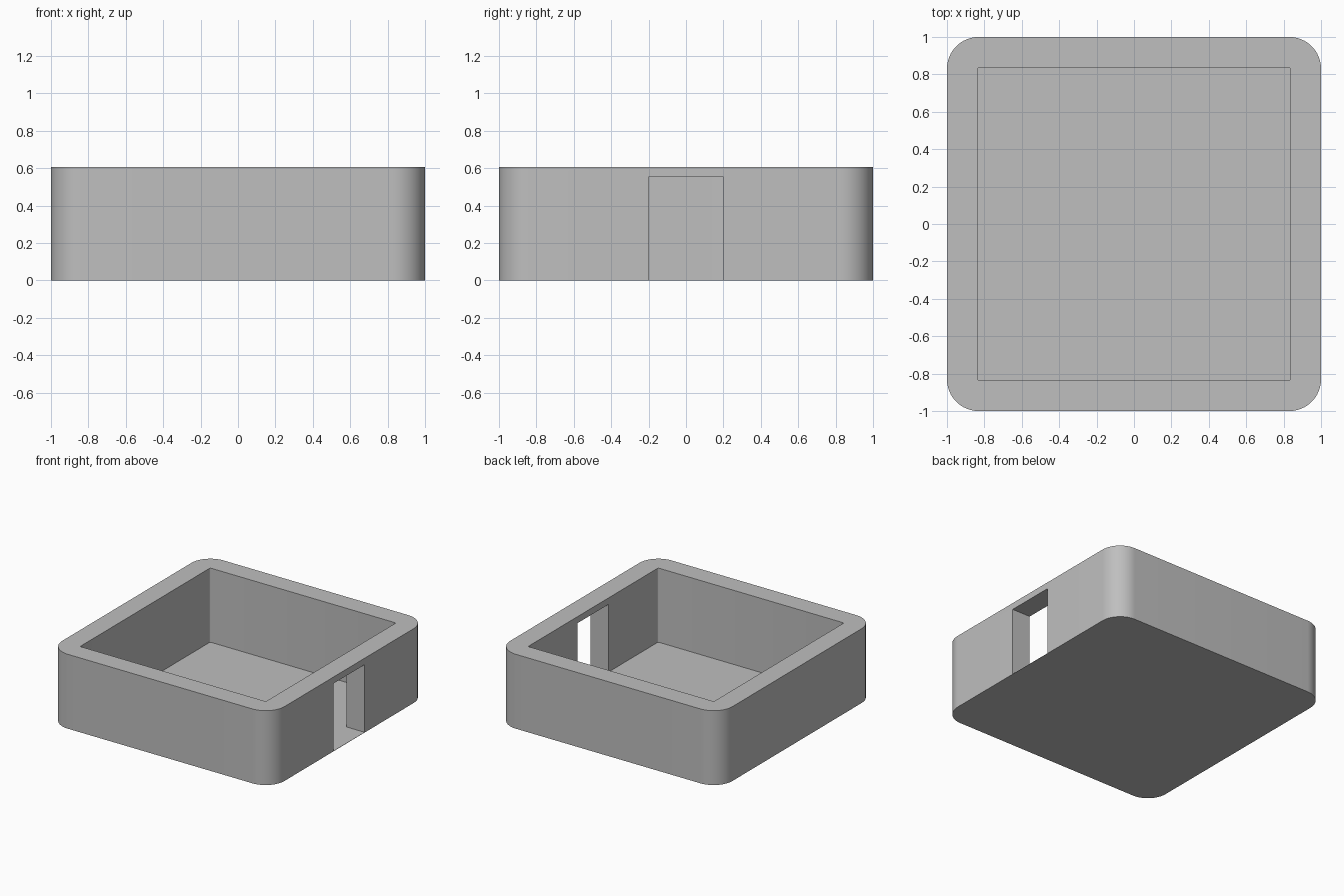
import bpy, bmesh, math

default_cube = bpy.data.objects.get("Cube")
if default_cube:
    bpy.data.objects.remove(default_cube, do_unlink=True)

HEIGHT = 0.605
FLOOR = 0.002
INNER = 0.836

grey = bpy.data.materials.new("plain grey")
grey.use_nodes = True
grey.diffuse_color = (0.52, 0.52, 0.52, 1)
grey.node_tree.nodes["Principled BSDF"].inputs["Base Color"].default_value = grey.diffuse_color


def rounded_block(name, half, radius, z0, z1, steps):
    """Upright square prism with rounded vertical corners."""
    bm = bmesh.new()
    ring = []
    for corner in range(4):
        quarter = corner * math.pi / 2
        sx = 1 if corner in (0, 3) else -1
        sy = 1 if corner in (0, 1) else -1
        for i in range(steps + 1):
            a = quarter + i / steps * math.pi / 2
            ring.append(bm.verts.new((sx * (half - radius) + radius * math.cos(a),
                                      sy * (half - radius) + radius * math.sin(a), z0)))
    base = bm.faces.new(ring)
    top = bmesh.ops.extrude_face_region(bm, geom=[base])["geom"]
    bmesh.ops.translate(bm, vec=(0, 0, z1 - z0),
                        verts=[v for v in top if isinstance(v, bmesh.types.BMVert)])
    bmesh.ops.recalc_face_normals(bm, faces=bm.faces)
    mesh = bpy.data.meshes.new(name)
    bm.to_mesh(mesh)
    bm.free()
    mesh.materials.append(grey)
    obj = bpy.data.objects.new(name, mesh)
    bpy.context.collection.objects.link(obj)
    return obj


def cut(target, cutter):
    """Subtract the cutter from the target, then discard it."""
    cutter.hide_render = True
    mod = target.modifiers.new(cutter.name, "BOOLEAN")
    mod.operation = "DIFFERENCE"
    mod.solver = "EXACT"
    mod.object = cutter
    bpy.context.view_layer.objects.active = target
    bpy.ops.object.modifier_apply(modifier=mod.name)
    bpy.data.objects.remove(cutter, do_unlink=True)


# Outer body with rounded corners
tray = rounded_block("open_tray", 1, 0.17, 0, HEIGHT, 16)

# Square cavity, open at the top
cut(tray, rounded_block("cavity", INNER, 0.01, FLOOR, HEIGHT + 0.2, 4))

# Doorway through one side wall
bpy.ops.mesh.primitive_cube_add(size=1, location=(0.92, 0, (FLOOR + 0.552) / 2))
doorway = bpy.context.object
doorway.name = "doorway"
doorway.scale = (0.4, 0.4, 0.552 - FLOOR)
bpy.context.view_layer.update()
cut(tray, doorway)

# Smooth corners, sharp rims
bpy.ops.object.select_all(action="DESELECT")
tray.select_set(True)
bpy.context.view_layer.objects.active = tray
bpy.ops.object.shade_smooth_by_angle(angle=math.radians(30))
